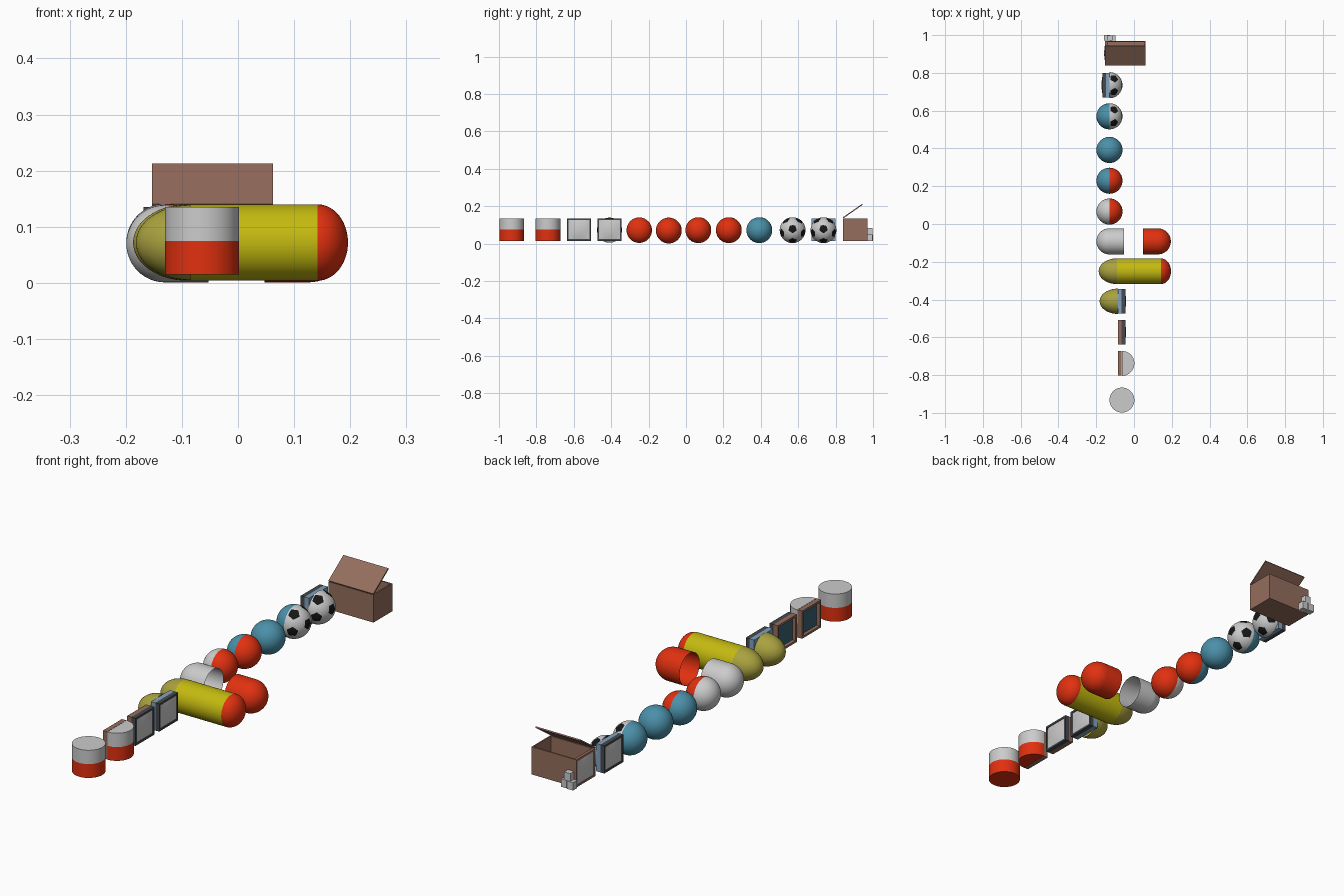
import bpy, bmesh
from math import sin, cos, pi, radians, hypot, atan2
from mathutils import Matrix, Vector

if "Cube" in bpy.data.objects:
    bpy.data.objects.remove(bpy.data.objects["Cube"])

PALETTE = {
    "red": (0.75, 0.03, 0.005), "yellow": (0.55, 0.49, 0.005), "olive": (0.40, 0.36, 0.05),
    "teal": (0.07, 0.28, 0.40), "brown": (0.30, 0.155, 0.11), "blue": (0.22, 0.36, 0.52),
    "charcoal": (0.06, 0.065, 0.075), "black": (0.008, 0.008, 0.008),
    "deep_teal": (0.04, 0.12, 0.16),
}
MATS = {}


def mat(key):
    if key not in MATS:
        m = bpy.data.materials.new(key)
        m.diffuse_color = (*PALETTE[key], 1)
        m.use_nodes = True
        m.node_tree.nodes["Principled BSDF"].inputs["Base Color"].default_value = m.diffuse_color
        MATS[key] = m
    return MATS[key]


def finish(bm, name, loc, colors=(), smooth=True):
    bmesh.ops.recalc_face_normals(bm, faces=bm.faces)
    me = bpy.data.meshes.new(name)
    bm.to_mesh(me)
    bm.free()
    ob = bpy.data.objects.new(name, me)
    ob.location = loc
    bpy.context.collection.objects.link(ob)
    for c in colors:
        if c:
            me.materials.append(mat(c))
    if smooth:
        bpy.ops.object.select_all(action='DESELECT')
        ob.select_set(True)
        bpy.context.view_layer.objects.active = ob
        bpy.ops.object.shade_smooth_by_angle(angle=radians(40))
    return ob


def lathe(name, profile, loc, color=None, axis='X', sweep=(0, 2 * pi), n=48):
    """Revolve (height, radius) points about the X or Z axis."""
    bm = bmesh.new()
    a0, a1 = sweep
    rows = []
    for i in range(n + 1):
        a = a0 + (a1 - a0) * i / n
        row = []
        for h, r in profile:
            p = (h, r * cos(a), r * sin(a)) if axis == 'X' else (r * cos(a), r * sin(a), h)
            row.append(bm.verts.new(p))
        rows.append(row)
    for a, b in zip(rows, rows[1:]):
        for j in range(len(profile) - 1):
            bm.faces.new((a[j], a[j + 1], b[j + 1], b[j]))
    bmesh.ops.remove_doubles(bm, verts=bm.verts, dist=1e-5)
    bmesh.ops.dissolve_degenerate(bm, edges=bm.edges, dist=1e-6)
    return finish(bm, name, loc, [color])


def dome(length, r, side, start=0.0, steps=14):
    """Quarter-ellipse profile running outwards from x = start."""
    return [(start + side * length * sin(pi / 2 * i / steps), r * cos(pi / 2 * i / steps))
            for i in range(steps + 1)]


def box(name, lo, hi, color=None):
    bm = bmesh.new()
    bmesh.ops.create_cube(bm, size=1)
    lo, hi = Vector(lo), Vector(hi)
    bmesh.ops.scale(bm, vec=hi - lo, verts=bm.verts)
    return finish(bm, name, (lo + hi) / 2, [color], False)


def rim(name, x0, x1, y, color, t=0.009, hy=0.065, z0=0.015, z1=0.135):
    """Square ring with its opening facing along X."""
    bm = bmesh.new()
    zc, hz = (z0 + z1) / 2, (z1 - z0) / 2
    loops = []
    for x, d in ((x0, 0), (x1, 0), (x1, t), (x0, t)):
        loops.append([bm.verts.new((x, sy * (hy - d), zc + sz * (hz - d)))
                      for sy, sz in ((-1, -1), (1, -1), (1, 1), (-1, 1))])
    for k in range(4):
        a, b = loops[k], loops[(k + 1) % 4]
        for i in range(4):
            j = (i + 1) % 4
            bm.faces.new((a[i], a[j], b[j], b[i]))
    return finish(bm, name, (0, y, 0), [color], False)


def screen(name, x, y, side, bulge=0.007, hy=0.057, hz=0.052):
    """Gently bulging glass panel."""
    bm = bmesh.new()
    bmesh.ops.create_grid(bm, x_segments=10, y_segments=10, size=1)
    for v in bm.verts:
        u, w = v.co.x, v.co.y
        v.co = (side * bulge * (1 - u * u) * (1 - w * w), u * hy, w * hz)
    return finish(bm, name, (x, y, 0.075))


def half_ball(name, y, side, color=None):
    return lathe(name, dome(R, R, side), (CX, y, CZ), color)


def patched_half_ball(name, y):
    """Truncated icosahedron blown up to a sphere, right half kept."""
    bm = bmesh.new()
    bmesh.ops.create_icosphere(bm, subdivisions=1, radius=1)
    bmesh.ops.bevel(bm, geom=bm.verts[:], offset=33.33, offset_type='PERCENT',
                    segments=1, affect='VERTICES')
    for f in bm.faces:
        f.material_index = 1 if len(f.verts) == 5 else 0
    bmesh.ops.poke(bm, faces=bm.faces[:])
    bmesh.ops.subdivide_edges(bm, edges=bm.edges[:], cuts=4, use_grid_fill=True)
    for v in bm.verts:
        v.co = v.co.normalized() * R
    bmesh.ops.rotate(bm, verts=bm.verts, matrix=Matrix.Rotation(radians(84), 3, 'Y'))
    bmesh.ops.bisect_plane(bm, geom=bm.verts[:] + bm.edges[:] + bm.faces[:],
                           plane_co=(0, 0, 0), plane_no=(1, 0, 0), clear_inner=True)
    ob = finish(bm, name, (CX, y, CZ))
    white = bpy.data.materials.new("white")
    white.diffuse_color = (0.8, 0.8, 0.8, 1)
    white.use_nodes = True
    white.node_tree.nodes["Principled BSDF"].inputs["Base Color"].default_value = white.diffuse_color
    ob.data.materials.append(white)
    ob.data.materials.append(mat("black"))


R, CX, CZ = 0.069, -0.13, 0.072

# Two-tone drum, then its right half joined to a crate end
for name, y, sweep in (("drum", -0.932, (0, 2 * pi)), ("half_drum", -0.738, (-pi / 2, pi / 2))):
    c = (-0.064, y, 0)
    lathe(name + "_base", [(0.015, 0), (0.015, 0.066), (0.075, 0.066)], c, "red", 'Z', sweep)
    lathe(name + "_top", [(0.075, 0.066), (0.135, 0.066), (0.135, 0)], c, None, 'Z', sweep)

# Shallow crate ends with recessed teal panel
for i, y in enumerate((-0.738, -0.572)):
    rim(f"crate_end_{i}", -0.086, -0.065, y, "brown")
    box(f"crate_panel_{i}", (-0.071, y - 0.057, 0.023), (-0.066, y + 0.057, 0.127), "deep_teal")

# Right-facing screens
for i, y in enumerate((-0.572, -0.409)):
    rim(f"screen_frame_{i}", -0.065, -0.046, y, "charcoal")
    screen(f"screen_glass_{i}", -0.049, y, 1)
box("screen_back", (-0.086, -0.474, 0.015), (-0.065, -0.344, 0.135), "blue")

# Rocket nose alone, then full rocket
lathe("half_nose", dome(0.097, 0.067, -1), (-0.085, -0.409, CZ), "olive")
rocket = (0, -0.25, CZ)
lathe("rocket_nose", dome(0.097, 0.068, -1, -0.09), rocket, "olive")
lathe("rocket_body", [(-0.09, 0.068), (0.142, 0.068)], rocket, "yellow")
lathe("rocket_tail", dome(0.054, 0.068, 1, 0.142), rocket, "red")

# Opened capsule shells
lathe("capsule_left", [(-0.053, R)] + dome(R, R, -1, CX), (0, -0.092, 0.07))
lathe("capsule_right", [(0.047, R)] + dome(R, R, 1, 0.126), (0, -0.092, 0.07), "red")

# Mixed half balls
half_ball("ball_a_left", 0.066, -1)
half_ball("ball_a_right", 0.066, 1, "red")
half_ball("ball_b_left", 0.229, -1, "teal")
half_ball("ball_b_right", 0.229, 1, "red")
half_ball("ball_c_left", 0.392, -1, "teal")
half_ball("ball_c_right", 0.392, 1, "teal")
half_ball("ball_d_left", 0.57, -1, "teal")
patched_half_ball("ball_d_right", 0.57)
patched_half_ball("ball_e_right", 0.735)

# Left-facing screen joined to the last ball
rim("left_screen_frame", -0.168, -0.149, 0.735, "charcoal")
screen("left_screen_glass", -0.165, 0.735, -1)
box("left_screen_back", (-0.149, 0.67, 0.015), (-0.129, 0.80, 0.135), "blue")

# Open crate with a screen in its left end
X0, X1, Y0, Y1, Z0, Z1, T = -0.153, 0.062, 0.84, 0.97, 0.015, 0.135, 0.006
box("crate_floor", (X0, Y0, Z0), (X1, Y1, Z0 + T), "brown")
box("crate_front", (X0, Y0, Z0), (X1, Y0 + T, Z1), "brown")
box("crate_back", (X0, Y1 - T, Z0), (X1, Y1, Z1), "brown")
box("crate_right", (X1 - T, Y0, Z0), (X1, Y1, Z1), "brown")
box("crate_left", (X0 + 0.005, Y0, Z0), (X0 + 0.012, Y1, Z1), "brown")
rim("crate_left_rim", X0, X0 + 0.006, 0.905, "brown")
screen("crate_left_glass", X0 + 0.002, 0.905, -1)

# Raised lid, hinged along the front edge
dy, dz = 0.103, 0.072
lid = box("crate_lid", (X0, 0, -0.003), (X1, hypot(dy, dz), 0.003), "brown")
lid.rotation_euler.x = atan2(dz, dy)
lid.location = ((X0 + X1) / 2, 0.84 + dy / 2, 0.138 + dz / 2)

# Little stacked blocks behind the crate
box("block_left", (-0.158, 0.972, 0.015), (-0.128, 1.0, 0.049))
box("block_right", (-0.125, 0.97, 0.015), (-0.098, 0.998, 0.049))
box("block_top", (-0.143, 0.971, 0.049), (-0.113, 0.997, 0.083))
